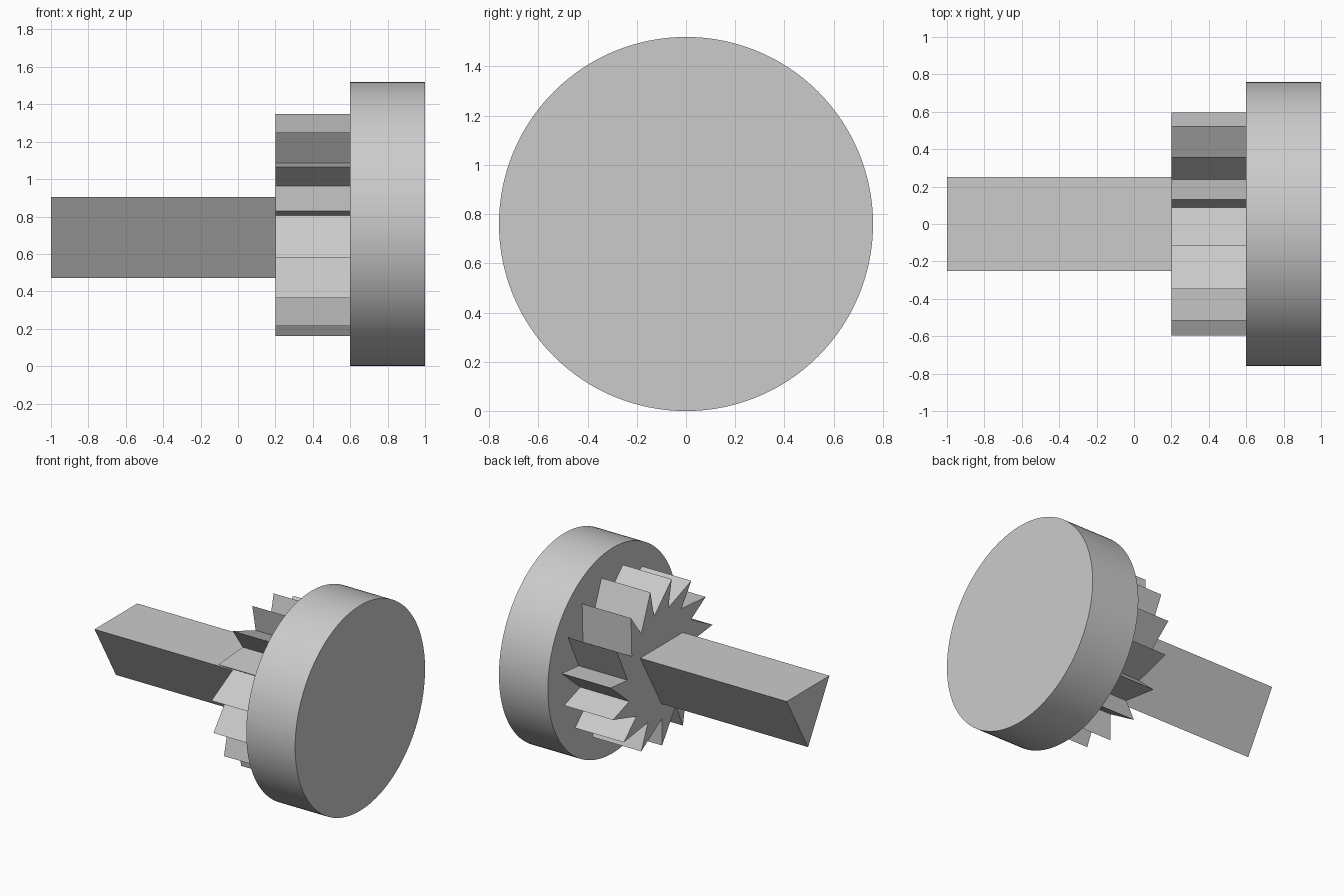
import bpy
import bmesh
from math import cos, sin, radians, tau

cube = bpy.data.objects.get("Cube")
if cube:
    bpy.data.objects.remove(cube, do_unlink=True)

AXIS_Z = 0.76

grey = bpy.data.materials.new("plain grey")
grey.use_nodes = True
grey.diffuse_color = (0.6, 0.6, 0.6, 1)
grey.node_tree.nodes["Principled BSDF"].inputs["Base Color"].default_value = (0.6, 0.6, 0.6, 1)


def polar(radius, angle):
    """Point on the profile plane, angle measured from the front upward."""
    return -radius * cos(angle), radius * sin(angle)


def prism(name, profile, x0, x1, smooth=False):
    """Extrude a (y, z) profile around the axis from x0 to x1."""
    bm = bmesh.new()
    face = bm.faces.new([bm.verts.new((x0, y, z + AXIS_Z)) for y, z in profile])
    extruded = bmesh.ops.extrude_face_region(bm, geom=[face], use_keep_orig=True)
    moved = [g for g in extruded["geom"] if isinstance(g, bmesh.types.BMVert)]
    bmesh.ops.translate(bm, verts=moved, vec=(x1 - x0, 0, 0))
    bmesh.ops.recalc_face_normals(bm, faces=bm.faces)
    mesh = bpy.data.meshes.new(name)
    bm.to_mesh(mesh)
    bm.free()
    mesh.materials.append(grey)
    obj = bpy.data.objects.new(name, mesh)
    bpy.context.collection.objects.link(obj)
    if smooth:
        bpy.ops.object.select_all(action="DESELECT")
        obj.select_set(True)
        bpy.context.view_layer.objects.active = obj
        bpy.ops.object.shade_smooth_by_angle(angle=radians(30))
    return obj


# Round end disc
SIDES = 128
prism("end_disc", [polar(0.76, tau * i / SIDES) for i in range(SIDES)], 0.6, 1.0, smooth=True)

# Ratchet wheel: each tooth drops radially from its tip, then ramps to the next
TEETH = 15
teeth = []
for i in range(TEETH):
    a = radians(6.6) + tau * i / TEETH
    teeth += [polar(0.4, a), polar(0.6, a)]
prism("ratchet_wheel", teeth, 0.2, 0.6)

# Triangular shaft, flat side up
prism("triangular_shaft", [polar(0.2887, radians(30) + tau * i / 3) for i in range(3)], -1.0, 0.2)
